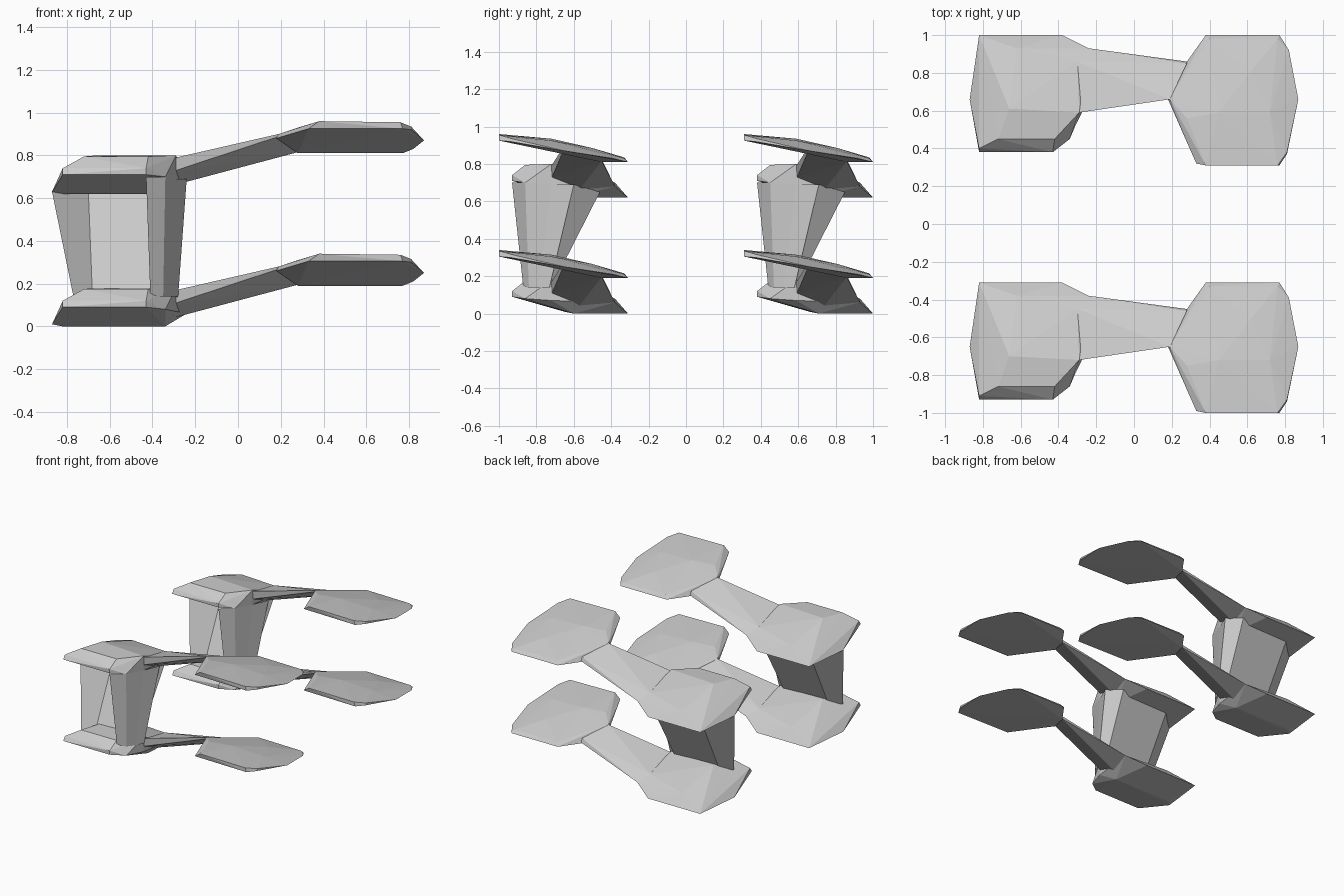
import bpy, bmesh

if "Cube" in bpy.data.objects:
    bpy.data.objects.remove(bpy.data.objects["Cube"])

DY, DZ = 1.31, 0.62   # spacing between the pairs and between the tiers


def add_object(name, bm, offset):
    me = bpy.data.meshes.new(name)
    bm.to_mesh(me)
    bm.free()
    ob = bpy.data.objects.new(name, me)
    ob.location = offset
    bpy.context.collection.objects.link(ob)


def hull(name, points, offset):
    """Flat-faceted solid wrapped around a few control points."""
    bm = bmesh.new()
    for p in points:
        bm.verts.new(p)
    res = bmesh.ops.convex_hull(bm, input=bm.verts)
    loose = {g for g in res["geom_interior"] + res["geom_unused"]
             if isinstance(g, bmesh.types.BMVert)}
    bmesh.ops.delete(bm, geom=list(loose), context='VERTS')
    bmesh.ops.recalc_face_normals(bm, faces=bm.faces)
    add_object(name, bm, offset)


def folded_wall(name, top, bottom, offset):
    """Thin folded sheet running between an upper and a lower path."""
    bm = bmesh.new()
    a = [bm.verts.new(p) for p in top]
    b = [bm.verts.new(p) for p in bottom]
    for i in range(len(a) - 1):
        bm.faces.new((a[i], b[i], b[i + 1], a[i + 1]))
    add_object(name, bm, offset)


# Thick low plate: underside rim, front rim, crowned top
base_plate = [
    (-.82, -.31, .0), (-.38, -.31, .0), (-.24, -.38, .06), (-.34, -.60, .0),
    (-.87, -.65, .01), (-.82, -.60, .0), (-.82, -.93, .09), (-.43, -.93, .09),
    (-.34, -.86, .08), (-.29, -.72, .07),
    (-.82, -.91, .12), (-.43, -.93, .12), (-.72, -.86, .175), (-.42, -.86, .175),
    (-.29, -.72, .18), (-.66, -.70, .18), (-.30, -.45, .11), (-.62, -.38, .08),
]

# Narrow sloping neck
neck = [
    (-.32, -.72, .10), (-.29, -.72, .17), (-.24, -.38, .06), (-.30, -.45, .11),
    (-.24, -.59, .15), (-.34, -.58, .03),
    (.18, -.65, .265), (.19, -.65, .28), (.28, -.45, .195), (.28, -.46, .225),
]

# Thin tilted plate at the raised end
high_plate = [
    (.33, -.99, .305), (.77, -1.0, .305), (.81, -.94, .30), (.87, -.65, .25),
    (.82, -.39, .21), (.77, -.31, .19), (.38, -.31, .19), (.28, -.45, .19),
    (.18, -.65, .26),
    (.38, -1.0, .34), (.76, -1.0, .335), (.81, -.93, .315), (.19, -.65, .28),
    (.28, -.75, .31), (.45, -.72, .315), (.72, -.72, .305), (.62, -.50, .265),
    (.40, -.33, .215), (.76, -.33, .21),
]

# Tapered support open to the front: side wall folding into a slanted back wall
wall_top = [(-.43, -.93, .70), (-.34, -.86, .70), (-.29, -.72, .69),
            (-.24, -.60, .69), (-.29, -.46, .65), (-.70, -.48, .63),
            (-.87, -.65, .63)]
wall_bottom = [(-.41, -.87, .14), (-.35, -.84, .14), (-.31, -.79, .14),
               (-.28, -.73, .14), (-.33, -.73, .12), (-.68, -.75, .12),
               (-.77, -.79, .14)]

for pair, dy in (("front", 0), ("back", DY)):
    for tier, dz in (("lower", 0), ("upper", DZ)):
        tag = f"{pair}_{tier}"
        hull(tag + "_base_plate", base_plate, (0, dy, dz))
        hull(tag + "_neck", neck, (0, dy, dz))
        hull(tag + "_high_plate", high_plate, (0, dy, dz))
    folded_wall(pair + "_support_wall", wall_top, wall_bottom, (0, dy, 0))
